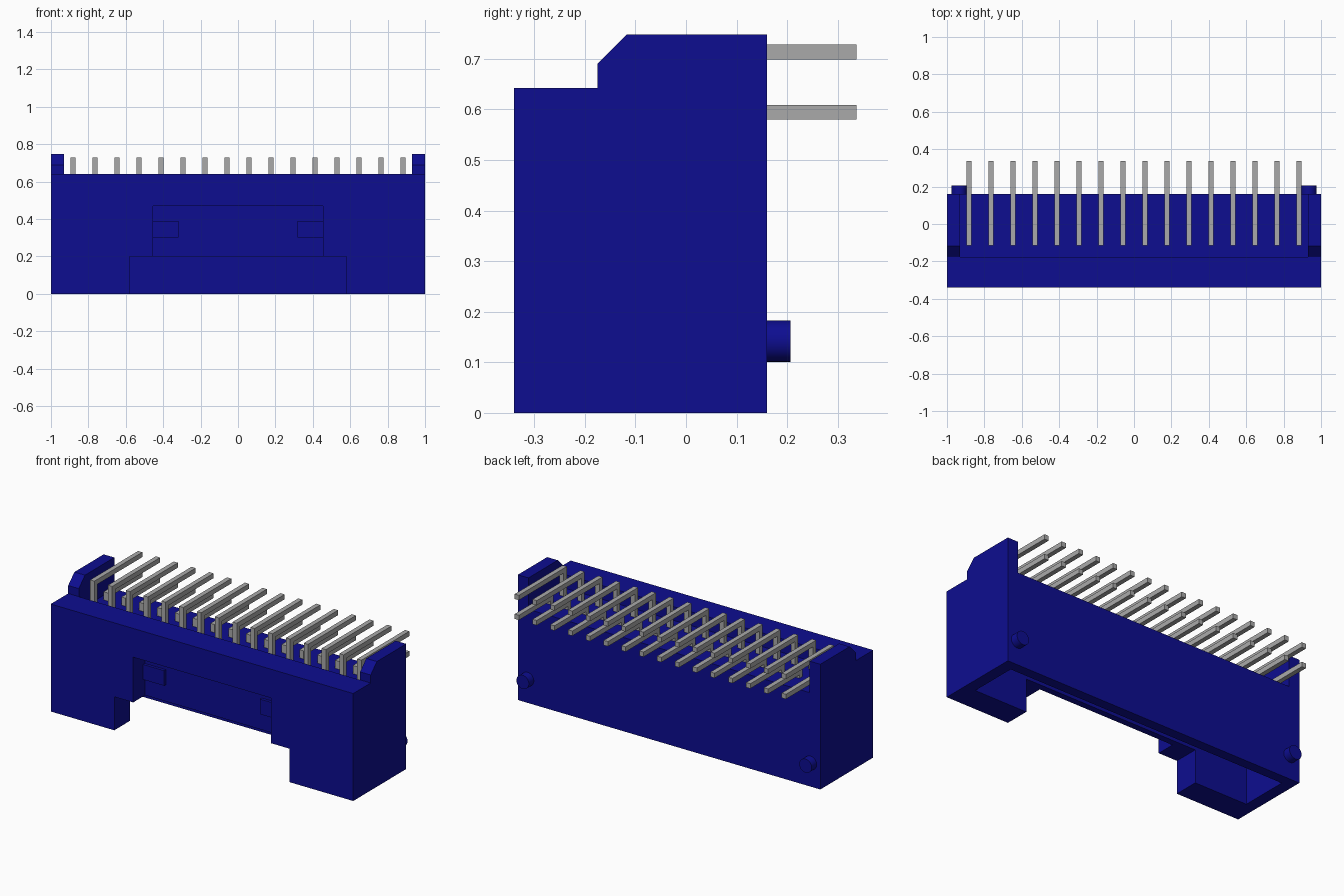
import bpy, bmesh, math
from mathutils import Matrix

if "Cube" in bpy.data.objects:
    bpy.data.objects.remove(bpy.data.objects["Cube"], do_unlink=True)


def material(name, rgb, metallic=0.0):
    m = bpy.data.materials.new(name)
    m.use_nodes = True
    m.diffuse_color = (*rgb, 1)
    m.node_tree.nodes["Principled BSDF"].inputs["Base Color"].default_value = (*rgb, 1)
    return m


BLUE = material("deep blue plastic", (0.004, 0.004, 0.28))
GREY = material("grey metal", (0.40, 0.40, 0.40))


def finish(bm, name, mat):
    bmesh.ops.recalc_face_normals(bm, faces=bm.faces)
    me = bpy.data.meshes.new(name)
    bm.to_mesh(me)
    bm.free()
    me.materials.append(mat)
    ob = bpy.data.objects.new(name, me)
    bpy.context.collection.objects.link(ob)
    return ob


def extrude_x(name, profile, x0, x1, mat):
    """Extrude a (y, z) outline from x0 to x1."""
    bm = bmesh.new()
    face = bm.faces.new([bm.verts.new((x0, y, z)) for y, z in profile])
    out = bmesh.ops.extrude_face_region(bm, geom=[face])
    moved = [v for v in out["geom"] if isinstance(v, bmesh.types.BMVert)]
    bmesh.ops.translate(bm, verts=moved, vec=(x1 - x0, 0, 0))
    return finish(bm, name, mat)


def box(name, x0, x1, y0, y1, z0, z1, mat):
    return extrude_x(name, [(y0, z0), (y1, z0), (y1, z1), (y0, z1)], x0, x1, mat)


def cut(target, *bounds):
    """Subtract a box from the target and discard the cutter."""
    cutter = box("cutter", *bounds, BLUE)
    cutter.hide_render = True
    mod = target.modifiers.new("cut", "BOOLEAN")
    mod.operation = "DIFFERENCE"
    mod.solver = "EXACT"
    mod.object = cutter
    bpy.context.view_layer.objects.active = target
    bpy.ops.object.modifier_apply(modifier=mod.name)
    bpy.data.objects.remove(cutter, do_unlink=True)


# Housing: side silhouette with the chamfered ears
housing = extrude_x("housing", [(-0.34, 0), (0.16, 0), (0.16, 0.748), (-0.117, 0.748),
                                (-0.175, 0.69), (-0.175, 0.642), (-0.34, 0.642)], -1, 1, BLUE)
cut(housing, -0.93, 0.93, -0.176, 0.3, 0.56, 0.9)     # pin shelf between the ears
cut(housing, -0.93, 0.93, -0.19, 0.10, -0.1, 0.47)    # socket, open below
cut(housing, -0.58, 0.58, -0.5, -0.15, -0.1, 0.20)    # wide notch in front wall
cut(housing, -0.455, 0.455, -0.5, -0.228, 0.15, 0.47) # latch recess above it

for side, s in (("right", -1), ("left", 1)):
    # Latch tab on the recess wall
    a, b = sorted((s * 0.317, s * 0.455))
    box("latch_tab_" + side, a, b, -0.245, -0.225, 0.30, 0.39, BLUE)
    # Locating peg on the back
    bm = bmesh.new()
    bmesh.ops.create_cone(bm, cap_ends=True, segments=32, radius1=0.041, radius2=0.041, depth=0.067,
                          matrix=Matrix.Translation((s * 0.935, 0.1735, 0.142))
                          @ Matrix.Rotation(math.pi / 2, 4, "X"))
    peg = finish(bm, "locating_peg_" + side, BLUE)
    bpy.ops.object.select_all(action="DESELECT")
    peg.select_set(True)
    bpy.context.view_layer.objects.active = peg
    bpy.ops.object.shade_smooth_by_angle(angle=math.radians(40))

# Two rows of right-angle pins
PITCH, WIDTH = 0.1177, 0.028
for name, y, z in (("upper_pins", -0.115, 0.699), ("lower_pins", 0.012, 0.58)):
    t = 0.029
    pin = extrude_x(name, [(y, 0.22), (y + t, 0.22), (y + t, z), (0.337, z),
                           (0.337, z + t), (y, z + t)],
                    -7.5 * PITCH - WIDTH / 2, -7.5 * PITCH + WIDTH / 2, GREY)
    arr = pin.modifiers.new("row", "ARRAY")
    arr.count = 16
    arr.use_relative_offset = False
    arr.use_constant_offset = True
    arr.constant_offset_displace = (PITCH, 0, 0)
